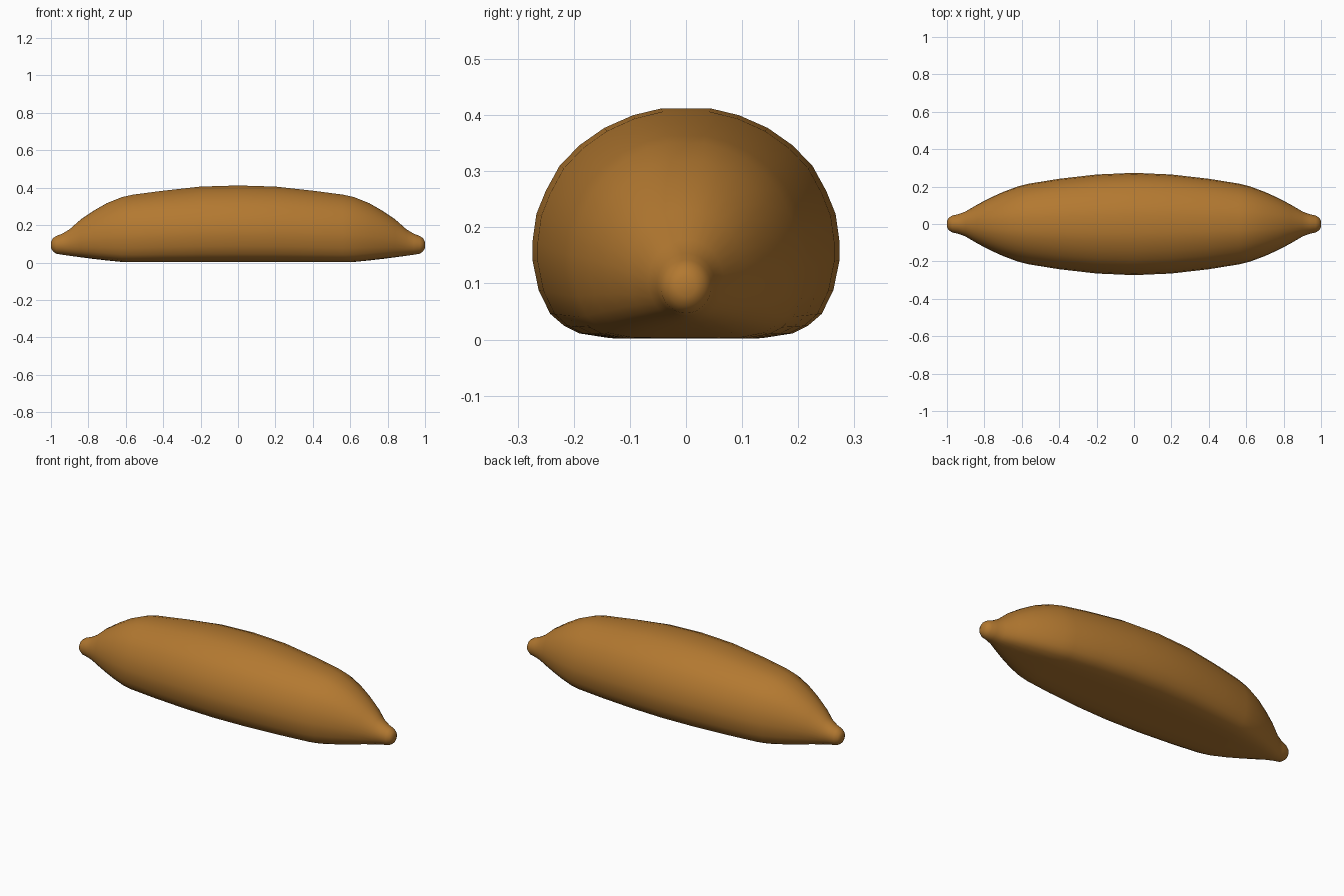
import bpy, bmesh, math

if "Cube" in bpy.data.objects:
    bpy.data.objects.remove(bpy.data.objects["Cube"])

# half-length stations: x, half width, bottom z, top z, roundness of section
STATIONS = [
    (0.0, 0.275, 0.002, 0.412, 0), (0.2, 0.266, 0.002, 0.406, 0),
    (0.4, 0.243, 0.002, 0.384, 0), (0.56, 0.217, 0.002, 0.363, 0),
    (0.62, 0.202, 0.003, 0.350, 0.05), (0.70, 0.172, 0.011, 0.318, 0.15),
    (0.77, 0.140, 0.019, 0.278, 0.3), (0.84, 0.103, 0.028, 0.231, 0.5),
    (0.90, 0.067, 0.036, 0.178, 0.8), (0.94, 0.052, 0.042, 0.154, 1),
    (0.972, 0.045, 0.047, 0.142, 1), (0.99, 0.034, 0.060, 0.129, 1),
    (0.999, 0.018, 0.077, 0.112, 1),
]
# half cross-section, bottom to top: y / half width, height fraction
SECTION = [
    (0, 0), (0.25, 0), (0.49, 0.001), (0.69, 0.022), (0.79, 0.055),
    (0.88, 0.107), (0.955, 0.21), (0.995, 0.34), (0.995, 0.42),
    (0.97, 0.54), (0.91, 0.64), (0.82, 0.75), (0.69, 0.84),
    (0.53, 0.915), (0.345, 0.97), (0.16, 1.0), (0, 1.0),
]


def ring(bm, x, w, z0, z1, blend):
    n = len(SECTION) - 1
    half = []
    for i, (y, h) in enumerate(SECTION):
        a = math.pi * i / n
        y = y * (1 - blend) + math.sin(a) * blend
        h = h * (1 - blend) + (1 - math.cos(a)) / 2 * blend
        half.append((y * w, z0 + h * (z1 - z0)))
    pts = half + [(-y, z) for y, z in half[-2:0:-1]]
    return [bm.verts.new((x, y, z)) for y, z in pts]


# lofted loaf body, mirrored end to end
bm = bmesh.new()
full = [(-x, *r) for x, *r in STATIONS[:0:-1]] + STATIONS
rings = [ring(bm, *s) for s in full]
for a, b in zip(rings, rings[1:]):
    for i in range(len(a)):
        j = (i + 1) % len(a)
        bm.faces.new((a[i], a[j], b[j], b[i]))
bm.faces.new(rings[0])
bm.faces.new(rings[-1])
bmesh.ops.recalc_face_normals(bm, faces=bm.faces)
mesh = bpy.data.meshes.new("bread_loaf")
bm.to_mesh(mesh)
bm.free()
for p in mesh.polygons:
    p.use_smooth = True

loaf = bpy.data.objects.new("bread_loaf", mesh)
bpy.context.collection.objects.link(loaf)

# golden brown crust
crust = bpy.data.materials.new("crust")
crust.diffuse_color = (0.45, 0.19, 0.03, 1)
crust.use_nodes = True
crust.node_tree.nodes["Principled BSDF"].inputs["Base Color"].default_value = crust.diffuse_color
mesh.materials.append(crust)
